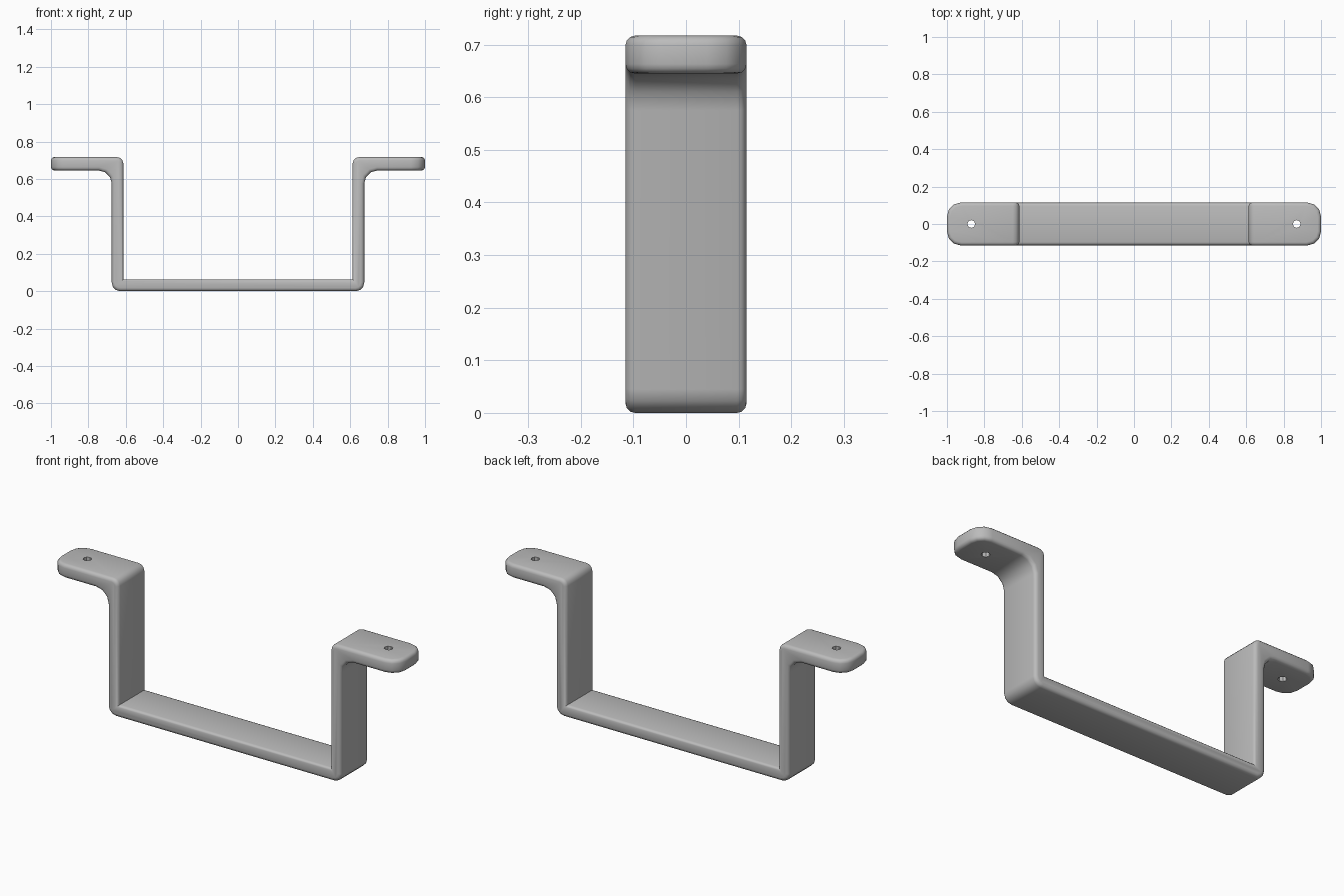
import bpy, bmesh, math
from mathutils import Vector

cube = bpy.data.objects.get("Cube")
if cube:
    bpy.data.objects.remove(cube)

HALF_DEPTH = 0.115
HOLE_X = 0.87

grey = bpy.data.materials.new("plain grey")
grey.use_nodes = True
colour = (0.5, 0.5, 0.5, 1)
grey.diffuse_color = colour
grey.node_tree.nodes["Principled BSDF"].inputs["Base Color"].default_value = colour


def rounded(points, steps=3):
    """Round each (x, z, radius) right-angle corner between its neighbours."""
    out = []
    for i, (x, z, r) in enumerate(points):
        p = Vector((x, z))
        if r == 0:
            out.append(p)
            continue
        a = (Vector(points[i - 1][:2]) - p).normalized() * r
        b = (Vector(points[(i + 1) % len(points)][:2]) - p).normalized() * r
        for s in range(steps + 1):
            t = math.pi / 2 * s / steps
            out.append(p + a * (1 - math.sin(t)) + b * (1 - math.cos(t)))
    return out


# Half of the strap outline, mirrored to the other side
half = [(0.675, 0, 0.045), (0.675, 0.645, 0.07), (1, 0.645, 0),
        (1, 0.717, 0), (0.613, 0.717, 0.035), (0.613, 0.062, 0)]
outline = rounded(half + [(-x, z, r) for x, z, r in reversed(half)])

# Extrude the outline through the depth
bm = bmesh.new()
face = bm.faces.new([bm.verts.new((p.x, -HALF_DEPTH, p.y)) for p in outline])
side = bmesh.ops.extrude_face_region(bm, geom=[face])["geom"]
bmesh.ops.translate(bm, vec=(0, 2 * HALF_DEPTH, 0),
                    verts=[v for v in side if isinstance(v, bmesh.types.BMVert)])
bmesh.ops.recalc_face_normals(bm, faces=bm.faces)

# Round the tab ends in plan
tips = [e for e in bm.edges
        if all(abs(v.co.x) > 0.99 for v in e.verts)
        and abs(e.verts[0].co.z - e.verts[1].co.z) > 0.05]
bmesh.ops.bevel(bm, geom=tips, offset=0.075, segments=3, profile=0.5, affect='EDGES')

# Soften all outer rims
bm.normal_update()
rims = [e for e in bm.edges if e.is_convex and e.calc_face_angle(0) > 0.9]
bmesh.ops.bevel(bm, geom=rims, offset=0.018, segments=3, profile=0.5, affect='EDGES')
mesh = bpy.data.meshes.new("bracket")
bm.to_mesh(mesh)
bm.free()
mesh.materials.append(grey)
bracket = bpy.data.objects.new("bracket", mesh)
bpy.context.collection.objects.link(bracket)

# Screw holes through both tabs
for name, x in (("left", HOLE_X), ("right", -HOLE_X)):
    bpy.ops.mesh.primitive_cylinder_add(vertices=8, radius=0.021, depth=0.3,
                                        location=(x, 0, 0.68))
    cutter = bpy.context.object
    cutter.name = name + "_screw_hole_cutter"
    cutter.data.materials.append(grey)
    cutter.hide_render = True
    cutter.hide_set(True)
    hole = bracket.modifiers.new(name + " screw hole", 'BOOLEAN')
    hole.object = cutter
    hole.operation = 'DIFFERENCE'
    hole.solver = 'EXACT'

bpy.ops.object.select_all(action='DESELECT')
bracket.select_set(True)
bpy.context.view_layer.objects.active = bracket
bpy.ops.object.shade_smooth_by_angle(angle=math.radians(35))
